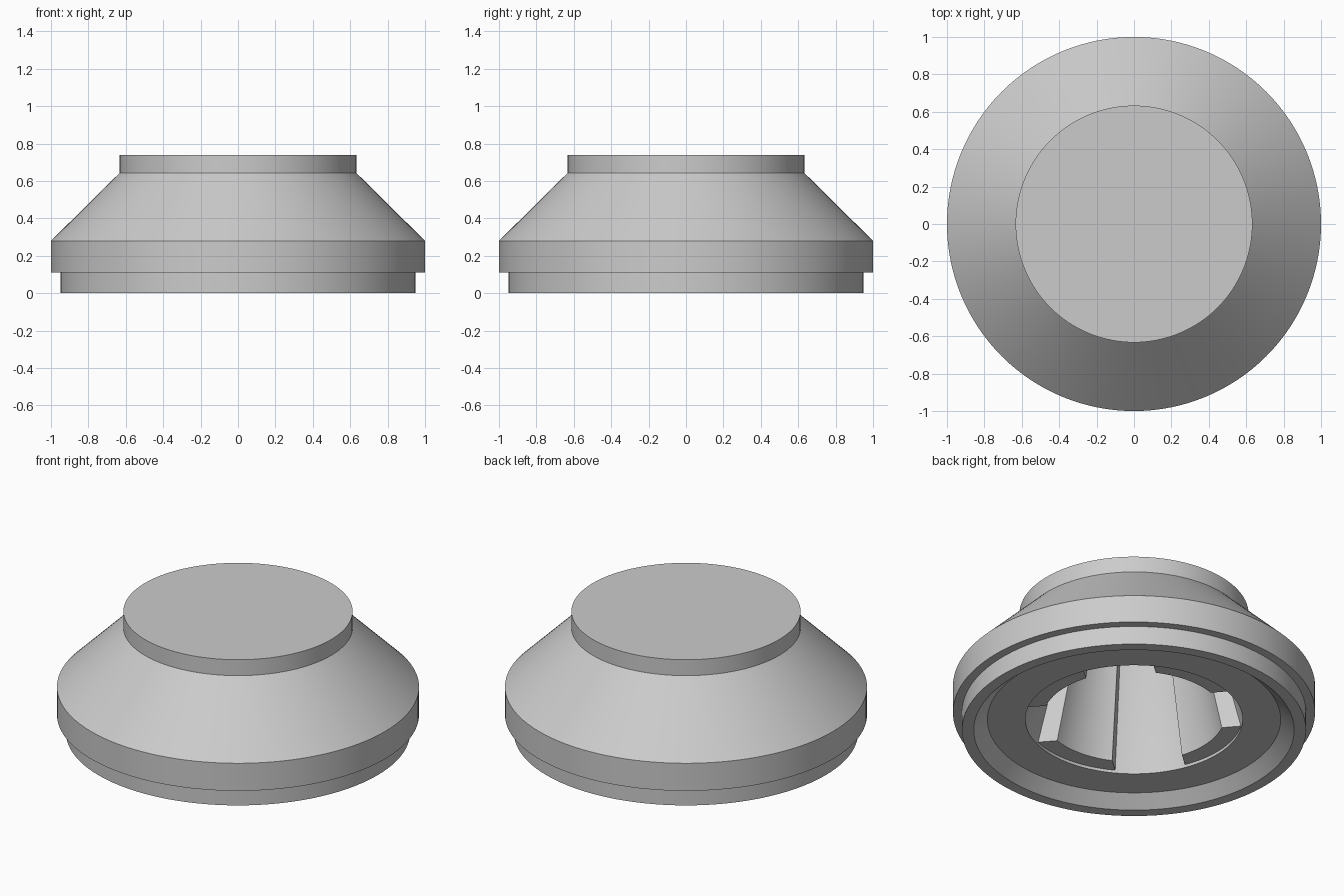
import bpy, bmesh
from math import asin, cos, sin, pi, radians
from mathutils import Matrix

cube = bpy.data.objects.get("Cube")
if cube:
    bpy.data.objects.remove(cube, do_unlink=True)

grey = bpy.data.materials.new("plain_grey")
grey.use_nodes = True
colour = (0.6, 0.6, 0.6, 1)
grey.diffuse_color = colour
grey.node_tree.nodes["Principled BSDF"].inputs["Base Color"].default_value = colour


def finish(bm, name):
    bmesh.ops.recalc_face_normals(bm, faces=bm.faces)
    mesh = bpy.data.meshes.new(name)
    bm.to_mesh(mesh)
    bm.free()
    mesh.materials.append(grey)
    obj = bpy.data.objects.new(name, mesh)
    bpy.context.collection.objects.link(obj)
    bpy.ops.object.select_all(action='DESELECT')
    obj.select_set(True)
    bpy.context.view_layer.objects.active = obj
    bpy.ops.object.shade_smooth_by_angle(angle=radians(25))
    return obj


# Underside and cavity dimensions
RECESS_Z, LUG_Z, CEILING_Z = 0.067, 0.085, 0.69
HOLE_R, LUG_R, SLOT_HALF = 0.6, 0.5, 0.195
TAPER = 0.74

# Stepped conical body with a hollow underside, turned about z
profile = [(0, 0.74), (0.633, 0.74), (0.633, 0.643), (1, 0.28), (1, 0.112),
           (0.95, 0.112), (0.95, 0), (0.885, 0), (0.81, RECESS_Z),
           (HOLE_R, RECESS_Z), (HOLE_R, LUG_Z),
           (HOLE_R * TAPER, CEILING_Z), (0, CEILING_Z)]
bm = bmesh.new()
points = [bm.verts.new((r, 0, z)) for r, z in profile]
edges = [bm.edges.new(pair) for pair in zip(points, points[1:])]
bmesh.ops.spin(bm, geom=points + edges, cent=(0, 0, 0), axis=(0, 0, 1),
               angle=2 * pi, steps=128)
bmesh.ops.remove_doubles(bm, verts=bm.verts, dist=0.0001)
finish(bm, "body")


# Tapered lugs inside the cavity, separated by four straight slots
def lug_section(scale, steps=16):
    outline = []
    for radius, order in ((LUG_R, range(steps + 1)),
                          (HOLE_R + 0.015, range(steps, -1, -1))):
        start = asin(SLOT_HALF / radius)
        for i in order:
            a = start + (pi / 2 - 2 * start) * i / steps
            outline.append((radius * scale * cos(a), radius * scale * sin(a)))
    return outline


for n in range(4):
    bm = bmesh.new()
    low, high = [[bm.verts.new((x, y, z)) for x, y in lug_section(s)]
                 for s, z in ((1, LUG_Z), (TAPER, CEILING_Z + 0.005))]
    bm.faces.new(low)
    bm.faces.new(high)
    count = len(low)
    for i in range(count):
        j = (i + 1) % count
        bm.faces.new((low[i], low[j], high[j], high[i]))
    turn = Matrix.Rotation(radians(41) + n * pi / 2, 3, 'Z')
    bmesh.ops.transform(bm, matrix=turn.to_4x4(), verts=bm.verts)
    finish(bm, f"inner_lug_{n + 1}")
